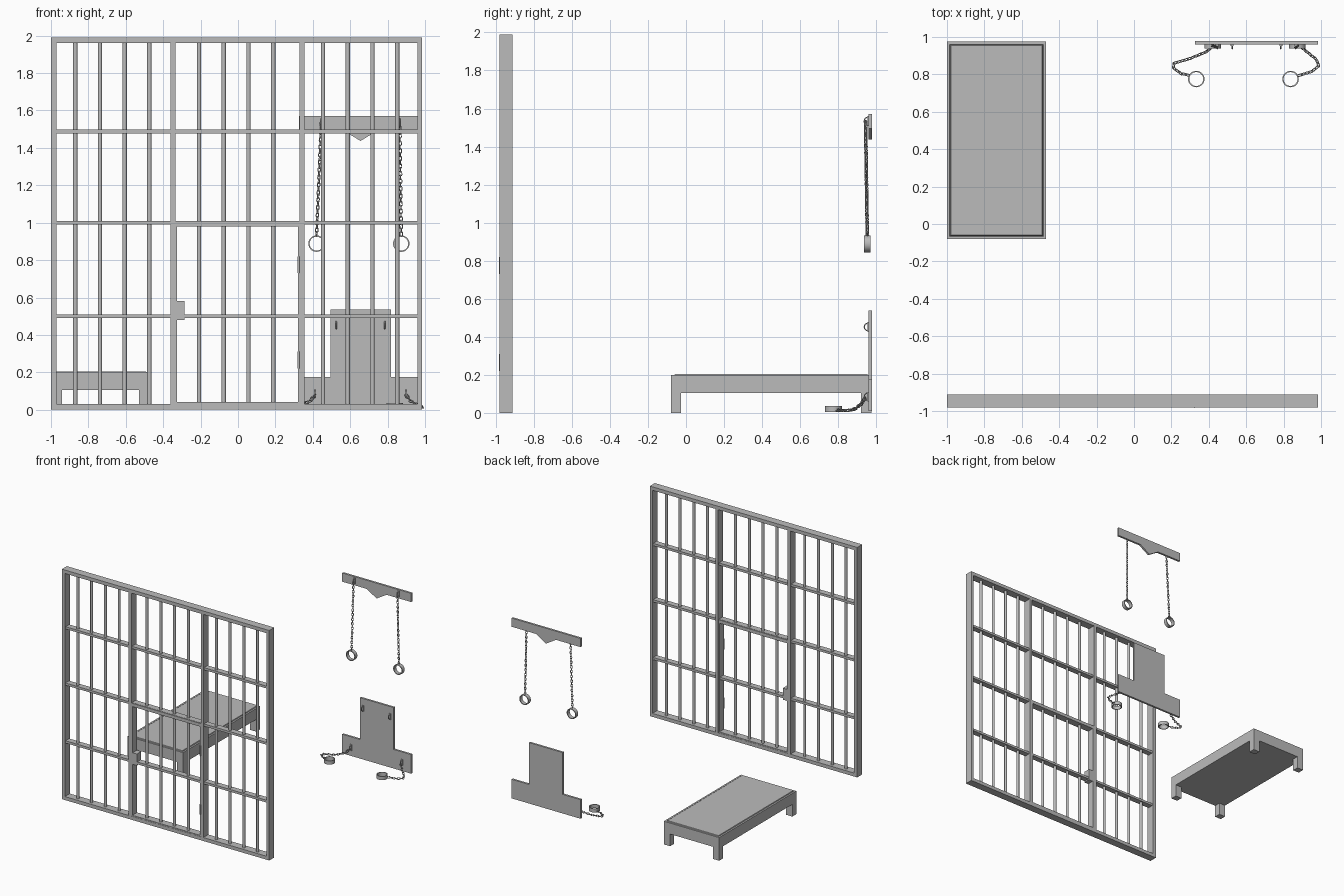
import bpy, bmesh, math
from mathutils import Vector, Matrix

old = bpy.data.objects.get("Cube")
if old:
    bpy.data.objects.remove(old)

grey = bpy.data.materials.new("iron_grey")
grey.use_nodes = True
COLOUR = (0.5, 0.5, 0.5, 1)
grey.diffuse_color = COLOUR
grey.node_tree.nodes["Principled BSDF"].inputs["Base Color"].default_value = COLOUR


def finish(name, bm, smooth=False):
    bmesh.ops.recalc_face_normals(bm, faces=bm.faces)
    mesh = bpy.data.meshes.new(name)
    bm.to_mesh(mesh)
    bm.free()
    mesh.materials.append(grey)
    ob = bpy.data.objects.new(name, mesh)
    bpy.context.collection.objects.link(ob)
    if smooth:
        bpy.ops.object.select_all(action="DESELECT")
        ob.select_set(True)
        bpy.context.view_layer.objects.active = ob
        bpy.ops.object.shade_smooth_by_angle(angle=math.radians(40))
    return ob


def add_box(bm, x, y, z):
    """Box from three (low, high) ranges."""
    mid = Vector([(a + b) / 2 for a, b in (x, y, z)])
    size = [b - a for a, b in (x, y, z)]
    m = Matrix.Translation(mid) @ Matrix.Diagonal((*size, 1))
    return bmesh.ops.create_cube(bm, size=1, matrix=m)["verts"]


def box(name, x, y, z):
    bm = bmesh.new()
    add_box(bm, x, y, z)
    return finish(name, bm)


def add_rod(bm, x, y, z0, z1, r, sides=10):
    m = Matrix.Translation((x, y, (z0 + z1) / 2))
    bmesh.ops.create_cone(bm, cap_ends=True, segments=sides, radius1=r,
                          radius2=r, depth=z1 - z0, matrix=m)


def plate(name, outline, y0, y1):
    """Flat panel extruded in y from an x-z outline."""
    bm = bmesh.new()
    face = bm.faces.new([bm.verts.new((x, y0, z)) for x, z in outline])
    out = bmesh.ops.extrude_face_region(bm, geom=[face])["geom"]
    bmesh.ops.translate(bm, vec=(0, y1 - y0, 0),
                        verts=[v for v in out if isinstance(v, bmesh.types.BMVert)])
    return finish(name, bm)


def add_tube(bm, path, r, closed, m, sides=6):
    """Round wire swept along a flat path lying in the local x-z plane."""
    n = len(path)
    rings = []
    for i, p in enumerate(path):
        a = path[(i - 1) % n] if closed or i else p
        b = path[(i + 1) % n] if closed or i < n - 1 else p
        t = (b - a).normalized()
        side = Vector((0, 1, 0))
        up = t.cross(side)
        angles = [math.tau * k / sides for k in range(sides)]
        rings.append([bm.verts.new(m @ (p + r * (math.cos(q) * side + math.sin(q) * up)))
                      for q in angles])
    for i in range(n if closed else n - 1):
        a, b = rings[i], rings[(i + 1) % n]
        for k in range(sides):
            j = (k + 1) % sides
            bm.faces.new((a[k], a[j], b[j], b[k]))


def chain(name, points, pitch=0.02):
    """Interlocked oval links along a polyline."""
    pts = [Vector(p) for p in points]
    lengths = [(b - a).length for a, b in zip(pts, pts[1:])]
    total = sum(lengths)
    count = round(total / pitch)
    oval = []
    for k in range(12):
        q = math.tau * k / 12
        oval.append(Vector((math.cos(q) * 0.0075, 0,
                            math.sin(q) * 0.008 + math.copysign(0.005, math.sin(q + 0.01)))))
    bm = bmesh.new()
    for i in range(count):
        d = total * (i + 0.5) / count
        s = 0
        while d > lengths[s] and s < len(lengths) - 1:
            d -= lengths[s]
            s += 1
        t = (pts[s + 1] - pts[s]).normalized()
        turn = Matrix.Rotation(math.pi / 4 + (i % 2) * math.pi / 2, 4, "Z")
        m = Matrix.Translation(pts[s] + t * d) @ t.to_track_quat("Z", "Y").to_matrix().to_4x4() @ turn
        add_tube(bm, oval, 0.0027, True, m)
    finish(name, bm, True)


def cuff(name, centre, flat):
    """Thin-walled ring, lying flat or facing the front."""
    m = Matrix.Translation(centre)
    if not flat:
        m = m @ Matrix.Rotation(math.pi / 2, 4, "X")
    bm = bmesh.new()
    profile = [(0.037, -0.016), (0.044, -0.016), (0.044, 0.016), (0.037, 0.016)]
    n = 28
    rings = [[bm.verts.new(m @ Vector((r * math.cos(math.tau * i / n), r * math.sin(math.tau * i / n), h)))
              for r, h in profile] for i in range(n)]
    for i in range(n):
        a, b = rings[i], rings[(i + 1) % n]
        for k in range(4):
            j = (k + 1) % 4
            bm.faces.new((a[k], a[j], b[j], b[k]))
    finish(name, bm, True)


def staple(name, x, z):
    """Half-ring hook on a small backing strip."""
    bm = bmesh.new()
    add_box(bm, (x - 0.008, x + 0.008), (0.953, 0.962), (z - 0.026, z + 0.026))
    arc = [Vector((0.02 * math.sin(math.pi * k / 8), 0, 0.02 * math.cos(math.pi * k / 8))) for k in range(9)]
    m = Matrix.Translation((x, 0.957, z)) @ Matrix.Rotation(-math.pi / 2, 4, "Z")
    add_tube(bm, arc, 0.0035, False, m)
    finish(name, bm, True)


# Barred wall: outer frame
Y = (-0.98, -0.912)
L, R, TOP = -1.0, 0.985, 1.99
bm = bmesh.new()
add_box(bm, (L, L + 0.03), Y, (0, TOP))
add_box(bm, (R - 0.025, R), Y, (0, TOP))
add_box(bm, (L, R), Y, (TOP - 0.03, TOP))
add_box(bm, (L, R), Y, (0, 0.03))
finish("wall_frame", bm)

# Posts beside the door
box("left_post", (0.33, 0.355), Y, (0.02, 1.97))
box("right_post", (-0.36, -0.335), Y, (0.02, 1.97))

# Horizontal rails
for i, z in enumerate((0.5, 1.0, 1.487)):
    box(f"cross_rail_{i + 1}", (L + 0.02, R - 0.02), (-0.972, -0.922), (z - 0.01, z + 0.01))

# Upright bars, four per section
bm = bmesh.new()
for start in (-0.87, -0.208, 0.455):
    for i in range(4):
        add_rod(bm, start + i * 0.132, -0.946, 0.02, 1.97, 0.012)
finish("upright_bars", bm, True)

# Door frame, lock and hinges
bm = bmesh.new()
add_box(bm, (-0.355, -0.325), (-0.978, -0.914), (0.025, 1.005))
add_box(bm, (0.32, 0.35), (-0.978, -0.914), (0.025, 1.005))
add_box(bm, (-0.355, 0.35), (-0.978, -0.914), (0.98, 1.008))
add_box(bm, (-0.355, 0.35), (-0.978, -0.914), (0.022, 0.04))
finish("door_frame", bm)
box("door_lock", (-0.33, -0.285), (-0.976, -0.916), (0.48, 0.58))
for name, z in (("lower_hinge", 0.22), ("upper_hinge", 0.73)):
    bm = bmesh.new()
    add_rod(bm, 0.323, -0.977, z, z + 0.09, 0.006)
    finish(name, bm, True)

# Bed: slab with a rim and a slightly raised pad, on four legs
BX, BY = (-1.0, -0.47), (-0.08, 0.975)
bm = bmesh.new()
add_box(bm, BX, BY, (0.105, 0.2))
top = max(bm.faces, key=lambda f: f.calc_center_median().z)
bmesh.ops.inset_region(bm, faces=[top], thickness=0.02)
bmesh.ops.inset_region(bm, faces=[top], thickness=0.004, depth=-0.008)
bmesh.ops.inset_region(bm, faces=[top], thickness=0.006, depth=0.012)
finish("bed_slab", bm)
bm = bmesh.new()
for x in (BX[0], BX[1] - 0.06):
    for y in (BY[0], BY[1] - 0.055):
        add_box(bm, (x, x + 0.06), (y, y + 0.055), (0, 0.11))
finish("bed_legs", bm)

# Wall plates for the restraints
PL, PR, MID = 0.325, 0.985, 0.655
plate("upper_wall_plate", [(PL, 1.495), (MID - 0.095, 1.495), (MID, 1.437), (MID + 0.095, 1.495),
                           (PR, 1.495), (PR, 1.57), (PL, 1.57)], 0.96, 0.978)
plate("lower_wall_plate", [(PL, 0.01), (PR, 0.01), (PR, 0.175), (0.818, 0.175), (0.818, 0.537),
                           (0.495, 0.537), (0.495, 0.175), (PL, 0.175)], 0.96, 0.978)

# Hooks
for side, high, mid, low in (("right", 0.445, 0.525, 0.412), ("left", 0.865, 0.785, 0.898)):
    staple(f"{side}_upper_hook", high, 1.535)
    staple(f"{side}_middle_hook", mid, 0.452)
    staple(f"{side}_lower_hook", low, 0.085)

# Hanging wrist chains
for side, x_top, x_end in (("right", 0.445, 0.42), ("left", 0.865, 0.873)):
    chain(f"{side}_wrist_chain", [(x_top, 0.944, 1.535), (x_end, 0.953, 0.93)])
    cuff(f"{side}_wrist_cuff", (x_end, 0.953, 0.888), False)

# Ankle chains trailing over the floor
chain("right_ankle_chain", [(0.412, 0.942, 0.08), (0.385, 0.92, 0.045), (0.3, 0.885, 0.018),
                            (0.215, 0.86, 0.013), (0.21, 0.835, 0.013), (0.25, 0.805, 0.013),
                            (0.295, 0.795, 0.016)])
cuff("right_ankle_cuff", (0.333, 0.775, 0.021), True)
chain("left_ankle_chain", [(0.898, 0.942, 0.08), (0.925, 0.92, 0.045), (0.975, 0.88, 0.018),
                           (0.988, 0.845, 0.013), (0.95, 0.815, 0.013), (0.878, 0.793, 0.016)])
cuff("left_ankle_cuff", (0.837, 0.775, 0.021), True)
